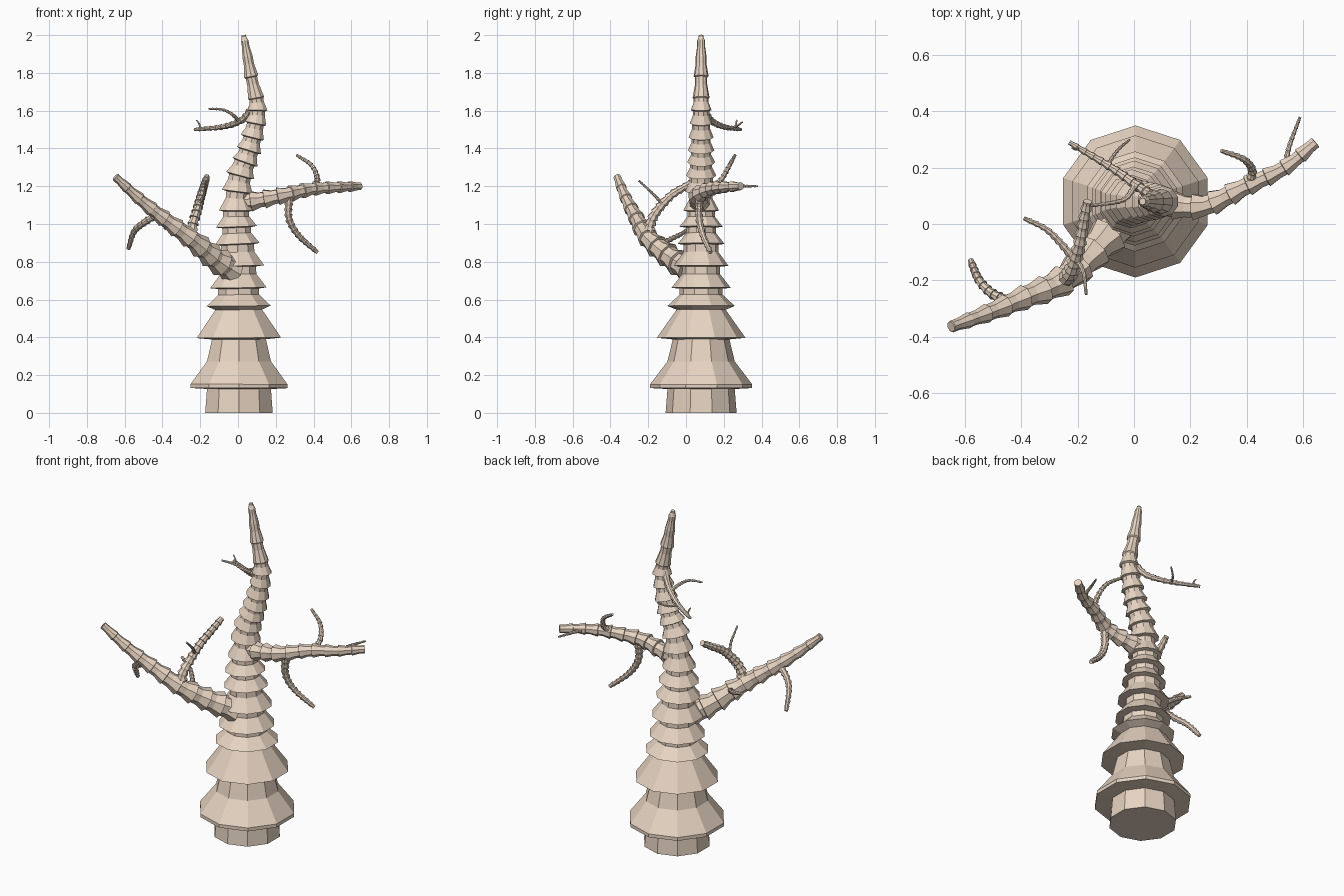
import bpy, bmesh, math
from mathutils import Vector, Quaternion

if "Cube" in bpy.data.objects:
    bpy.data.objects.remove(bpy.data.objects["Cube"])


def spline(points, steps=16):
    """Catmull-Rom samples through the points."""
    p = [Vector(q) for q in points]
    p = [2 * p[0] - p[1]] + p + [2 * p[-1] - p[-2]]
    out = []
    for i in range(1, len(p) - 2):
        a, b, c, d = p[i - 1:i + 3]
        for s in range(steps):
            t = s / steps
            out.append(0.5 * (2 * b + (c - a) * t + (2 * a - 5 * b + 4 * c - d) * t * t
                              + (3 * b - a - 3 * c + d) * t ** 3))
    return out + [p[-2]]


def tube(name, points, stations, sides):
    """Loft rings (fraction along path, radius, twist) perpendicular to the path."""
    line = spline(points)
    dist = [0.0]
    for a, b in zip(line, line[1:]):
        dist.append(dist[-1] + (b - a).length)

    def at(f):
        d = min(max(f, 0), 1) * dist[-1]
        i = 0
        while i < len(line) - 2 and dist[i + 1] < d:
            i += 1
        k = (d - dist[i]) / (dist[i + 1] - dist[i])
        return line[i].lerp(line[i + 1], k)

    bm = bmesh.new()
    up, rot, prev = Vector((0, 0, 1)), Quaternion(), None
    for f, r, twist in stations:
        pos = at(f)
        tan = (at(f + 0.03) - at(f - 0.03)).normalized()
        rot = up.rotation_difference(tan) @ rot
        up = tan
        ring = []
        for k in range(sides):
            a = math.tau * (k + 0.5 + twist) / sides
            ring.append(bm.verts.new(pos + rot @ Vector((r * math.cos(a), r * math.sin(a), 0))))
        if prev is None:
            bm.faces.new(ring[::-1])
        else:
            for k in range(sides):
                j = (k + 1) % sides
                bm.faces.new((prev[k], prev[j], ring[j], ring[k]))
        prev = ring
    bm.faces.new(prev)
    mesh = bpy.data.meshes.new(name)
    bm.to_mesh(mesh)
    bm.free()
    obj = bpy.data.objects.new(name, mesh)
    bpy.context.collection.objects.link(obj)
    obj.data.materials.append(bark)


def branch(name, points, rings, r0, r1, sides=8):
    """Tapering limb made of stacked flared segments."""
    st = []
    for i in range(rings):
        r = r0 + (r1 - r0) * i / rings
        n = r * 0.74
        st += [(i / rings, r, 0), ((i + 0.6) / rings, n, 0), ((i + 0.97) / rings, n, 0)]
    st.append((1, r1 * 0.8, 0))
    tube(name, points, st, sides)


bark = bpy.data.materials.new("bark")
bark.diffuse_color = (0.80, 0.66, 0.54, 1)
bark.use_nodes = True
bark.node_tree.nodes["Principled BSDF"].inputs["Base Color"].default_value = bark.diffuse_color

# Trunk: broad base collars, then a stack of flared rings
z_r = [(.56, .178), (.655, .157), (.77, .145), (.885, .124), (.975, .114), (1.06, .095),
       (1.16, .086), (1.245, .08), (1.32, .074), (1.385, .07), (1.455, .066), (1.53, .06),
       (1.6, .055), (1.665, .045), (1.78, .04), (1.885, .029), (1.975, .018)]
stations = [(0, .188, 0), (.125, .178, 0), (.13, .27, .0), (.15, .27, .0), (.27, .178, 0),
            (.385, .15, 0), (.393, .235, 0), (.54, .13, 0)]
for (z, r), (zn, rn) in zip(z_r, z_r[1:] + [(2.0, .012)]):
    n = r * (.64 if z < 1.1 else .72)
    stations += [(z, r, 0), (z + .62 * (zn - z), n, 0), (zn - .005, n, 0)]
stations.append((2.0, .012, 0))
tube("trunk", [(.005, .08, 0), (.005, .08, .4), (0, .08, .8), (-.01, .08, 1.08),
               (.01, .08, 1.25), (.055, .08, 1.38), (.1, .08, 1.57), (.097, .08, 1.66),
               (.07, .08, 1.78), (.03, .08, 2.0)],
     [(z / 2, r, t) for z, r, t in stations], 10)

# Main limbs
branch("right_limb", [(0, .08, 1.11), (.13, .067, 1.13), (.25, .065, 1.155), (.39, .13, 1.185),
                      (.535, .2, 1.195), (.645, .29, 1.2)], 10, .06, .027)
branch("left_limb", [(-.03, .02, .76), (-.12, -.07, .815), (-.245, -.195, .92), (-.4, -.265, 1.035),
                     (-.53, -.32, 1.14), (-.65, -.365, 1.25)], 10, .082, .023)
branch("upper_limb", [(.08, .09, 1.62), (.02, .13, 1.55), (-.08, .2, 1.515), (-.23, .29, 1.5)],
       12, .024, .011)

# Twigs: name, path, rings, start radius, end radius
twigs = [
    ("right_twig_up", [(.41, .15, 1.2), (.42, .19, 1.24), (.39, .23, 1.31), (.31, .26, 1.365)],
     10, .019, .009),
    ("right_twig_down", [(.27, .07, 1.14), (.27, .07, 1.03), (.32, .09, .94), (.42, .13, .85)],
     12, .027, .014),
    ("right_twig_tip", [(.54, .2, 1.19), (.55, .27, 1.2), (.59, .38, 1.2)], 9, .013, .006),
    ("left_twig_up", [(-.24, -.19, .93), (-.24, -.19, .99), (-.22, -.16, 1.06),
                      (-.195, -.08, 1.15), (-.18, 0, 1.2), (-.165, .08, 1.25)], 13, .034, .02),
    ("left_twig_up_shoot", [(-.21, -.12, 1.1), (-.18, -.17, 1.155), (-.17, -.25, 1.23)],
     8, .011, .006),
    ("left_twig_down", [(-.43, -.28, 1.05), (-.5, -.25, 1.005), (-.55, -.2, .96),
                        (-.58, -.13, .87)], 10, .024, .014),
    ("left_twig_back", [(-.2, -.14, .89), (-.25, -.08, .92), (-.31, -.02, .95),
                        (-.39, .02, .98)], 10, .018, .01),
    ("upper_twig_side", [(.0, .13, 1.55), (-.03, .09, 1.58), (-.08, .075, 1.605),
                         (-.155, .065, 1.61)], 9, .012, .006),
    ("upper_twig_back", [(-.1, .2, 1.51), (-.06, .26, 1.515), (-.015, .3, 1.54)], 8, .009, .005),
    ("upper_twig_tip", [(-.2, .27, 1.5), (-.205, .265, 1.53), (-.22, .27, 1.55)], 5, .007, .004),
]
for name, path, rings, r0, r1 in twigs:
    branch(name, path, rings, r0, r1)
